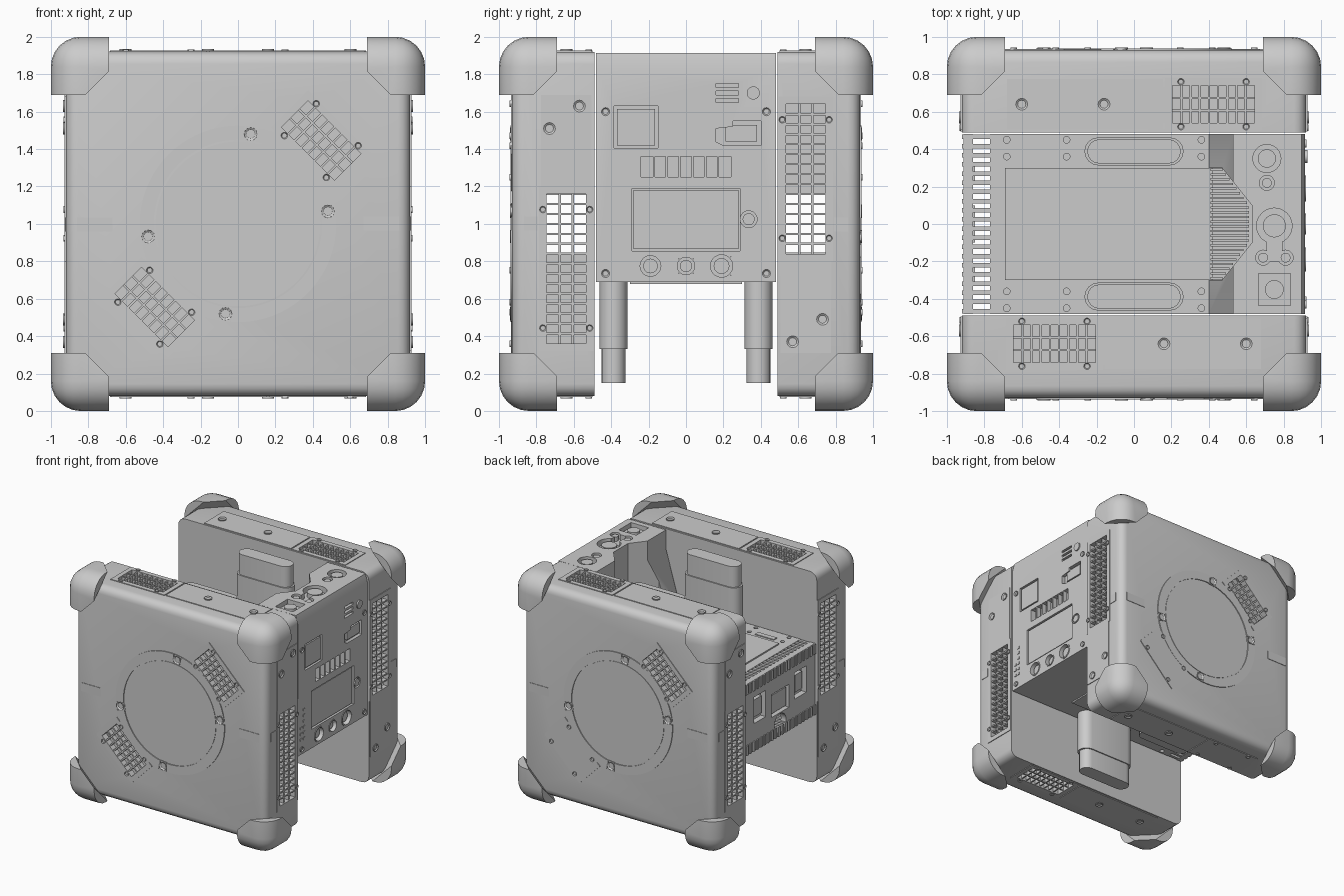
import bpy, bmesh, math
from mathutils import Matrix, Vector

if "Cube" in bpy.data.objects:
    bpy.data.objects.remove(bpy.data.objects["Cube"])

I = Matrix.Identity(4)

def frame(center, u, w):
    """Local frame: x along u, z along the outward normal w."""
    u, w = Vector(u).normalized(), Vector(w).normalized()
    v = w.cross(u)
    m = Matrix((u, v, w)).transposed().to_4x4()
    m.translation = center
    return m

def at(x, y, z=0):
    return Matrix.Translation((x, y, z))

def make(name, bm, M=I):
    bm.transform(M)
    bmesh.ops.recalc_face_normals(bm, faces=bm.faces[:])
    me = bpy.data.meshes.new(name)
    bm.to_mesh(me)
    bm.free()
    ob = bpy.data.objects.new(name, me)
    bpy.context.collection.objects.link(ob)
    return ob

def add_box(bm, lo, hi):
    lo, hi = Vector(lo), Vector(hi)
    d = hi - lo
    m = Matrix.Translation((lo + hi) / 2) @ Matrix.Diagonal((d.x, d.y, d.z, 1))
    bmesh.ops.create_cube(bm, size=1, matrix=m)

def box(name, lo, hi, M=I):
    bm = bmesh.new()
    add_box(bm, lo, hi)
    return make(name, bm, M)

def cyl(name, r, lo, hi, M=I, seg=24, r2=None):
    bm = bmesh.new()
    bmesh.ops.create_cone(bm, cap_ends=True, segments=seg, radius1=r, radius2=r if r2 is None else r2,
                          depth=hi - lo, matrix=at(0, 0, (lo + hi) / 2))
    return make(name, bm, M)

def prism(name, pts, lo, hi, M=I):
    bm = bmesh.new()
    f = bm.faces.new([bm.verts.new((x, y, lo)) for x, y in pts])
    ext = bmesh.ops.extrude_face_region(bm, geom=[f])['geom']
    bmesh.ops.translate(bm, vec=(0, 0, hi - lo), verts=[g for g in ext if isinstance(g, bmesh.types.BMVert)])
    return make(name, bm, M)

def cut(target, cutter, keep=False):
    m = target.modifiers.new("cut", 'BOOLEAN')
    m.operation, m.solver, m.object = 'DIFFERENCE', 'EXACT', cutter
    bpy.context.view_layer.objects.active = target
    bpy.ops.object.modifier_apply(modifier=m.name)
    if not keep:
        bpy.data.objects.remove(cutter)

def bolt(M, r=0.024, h=0.008):
    bm = bmesh.new()
    bmesh.ops.create_cone(bm, cap_ends=True, segments=12, radius1=r, radius2=r, depth=h + 0.01, matrix=at(0, 0, h / 2 - 0.005))
    top = [f for f in bm.faces if f.normal.z > 0.9]
    bmesh.ops.inset_region(bm, faces=top, thickness=r * 0.4)
    bmesh.ops.translate(bm, vec=(0, 0, -0.01), verts=top[0].verts[:])
    return make("bolt", bm, M)

def grille(target, M, L, W, n, m, plate=True, depth=0.08):
    """Opening in the target, a cover frame around it, and a grid of bars inside."""
    hole = box("hole", (-L/2, -W/2, -depth), (L/2, W/2, 0.05), M)
    cut(target, hole, keep=plate)
    if plate:
        cover = box("vent_cover", (-L/2 - .04, -W/2 - .04, -.005), (L/2 + .04, W/2 + .04, .006), M)
        cut(cover, hole)
        for a in (-.33, .33):
            for b in (-1, 1):
                bolt(M @ at(a * L * 1.2, b * (W/2 + .02), .005), .018)
    bm = bmesh.new()
    t = 0.006
    for i in range(1, n):
        x = -L/2 + L * i / n
        add_box(bm, (x - t, -W/2, -.04), (x + t, W/2, -.002))
    for i in range(1, m):
        y = -W/2 + W * i / m
        add_box(bm, (-L/2, y - t, -.045), (L/2, y + t, -.004))
    make("vent_bars", bm, M)

def stadium(x, y, seg=8):
    pts = []
    for k in range(2 * seg + 2):
        s = 1 if k <= seg else -1
        a = -math.pi/2 + math.pi * (k - (s < 0)) / seg
        pts.append((s * (x - y) + y * math.cos(a), y * math.sin(a)))
    return pts

def arc_ring(name, r0, r1, a0, a1, lo, hi, M, seg=20):
    ang = [a0 + (a1 - a0) * i / seg for i in range(seg + 1)]
    pts = [(r1 * math.cos(a), r1 * math.sin(a)) for a in ang] + [(r0 * math.cos(a), r0 * math.sin(a)) for a in ang[::-1]]
    return prism(name, pts, lo, hi, M)

# two hollow side modules, each with half-turn symmetry about y
HALF = at(0, 0, 1) @ Matrix.Rotation(math.pi, 4, 'Y') @ at(0, 0, -1)
for Z in (I, Matrix.Rotation(math.pi, 4, 'Z')):
    bm = bmesh.new()
    add_box(bm, (-.92, -.93, .08), (.92, -.49, 1.92))
    edges = [e for e in bm.edges if any(v.co.y < -.7 for v in e.verts)]
    bmesh.ops.bevel(bm, geom=edges, offset=.065, segments=4, profile=.5, affect='EDGES')
    shell = make("side_module_shell", bm, Z)
    cut(shell, box("hollow", (-.88, -.88, .12), (.88, -.51, 1.88), Z))
    for M in (Z, Z @ HALF):
        grille(shell, M @ frame((-.425, -.64, 1.92), (1, 0, 0), (0, 0, 1)), .44, .2, 9, 3)
        grille(shell, M @ frame((.92, -.64, .76), (0, 0, 1), (1, 0, 0)), .8, .21, 15, 3)
        grille(shell, M @ frame((.445, -.93, 1.445), (1, 0, -1), (0, -1, 0)), .4, .2, 8, 3)
        # plain access covers beside the vents
        box("top_cover", (-.155, -.775, 1.91), (.68, -.505, 1.926), M)
        box("side_cover", (.91, -.775, 1.2), (.926, -.505, 1.69), M)
        for x in (.16, .6):
            bolt(M @ frame((x, -.64, 1.926), (1, 0, 0), (0, 0, 1)), .032)
        for y, z in ((-.73, 1.51), (-.57, 1.63)):
            bolt(M @ frame((.926, y, z), (0, 0, 1), (1, 0, 0)), .032)
        # signal light strip
        box("light_strip", (.67, -.934, .965), (.86, -.92, 1.04), M)
        box("light_strip_side", (.91, -.865, .965), (.924, -.79, 1.04), M)
    # round propeller cover: four ring arcs, inner disc and bolts
    F = Z @ frame((0, -.93, 1), (1, 0, 0), (0, -1, 0))
    tabs = [math.radians(a) for a in (8, 82, 188, 262)]
    for a, b in zip(tabs, tabs[1:] + [tabs[0] + 2 * math.pi]):
        arc_ring("intake_ring", .45, .525, a + .07, b - .07, -.01, .008, F)
        bolt(F @ at(.485 * math.cos(a), .485 * math.sin(a), .004), .035)
        arc_ring("ring_tab", .445, .525, a - .06, a + .06, -.01, .004, F, 4)
    cyl("intake_disc", .44, -.01, .004, F, 64)

# eight rounded corner bumpers, sliced diagonally on the inside
for sx in (-1, 1):
    for sy in (-1, 1):
        for sz in (-1, 1):
            bm = bmesh.new()
            add_box(bm, (0, 0, 0), (.31, .31, .31))
            edges = [e for e in bm.edges if any(v.co.length < .01 for v in e.verts)]
            bmesh.ops.bevel(bm, geom=edges, offset=.16, segments=6, profile=.5, affect='EDGES')
            r = bmesh.ops.bisect_plane(bm, geom=bm.verts[:] + bm.edges[:] + bm.faces[:], plane_co=(.165, .165, .165),
                                       plane_no=(1, 1, 1), clear_outer=True)
            bmesh.ops.holes_fill(bm, edges=[e for e in bm.edges if e.is_boundary], sides=0)
            make("corner_bumper", bm, at(sx, sy, 1 + sz) @ Matrix.Diagonal((-sx, -sy, -sz, 1)))

# tall head block with a funnel notch
head = prism("head_block", [(.915, .69), (.915, 1.84), (.895, 1.915), (.53, 1.915), (.53, 1.75), (.4, 1.31), (.4, .69)],
             -.48, .48, frame((0, 0, 0), (1, 0, 0), (0, -1, 0)))
cut(head, prism("notch", [(.3, -.3), (.47, -.3), (.63, -.1), (.63, .1), (.47, .3), (.3, .3)], 1.312, 2))

# head front: local axes are (y, z, outward)
H = frame((.915, 0, 0), (0, 1, 0), (1, 0, 0))
cut(head, box("door_recess", (-.29, .855, -.02), (.29, 1.19, .05), H))
cut(head, cyl("latch_recess", .045, -.02, .05, H @ at(.335, 1.025)))
box("door", (-.28, .865, -.03), (.28, 1.18, -.008), H)
cyl("door_latch", .032, -.03, 0, H @ at(.335, 1.025))
cut(head, cyl("camera_hood", .05, -.1, .002, H @ at(0, 1.6) @ Matrix.Rotation(math.pi/4, 4, 'Z'), 4, .1414))
box("camera", (-.03, 1.57, -.12), (.03, 1.63, -.07), H)
grille(head, H @ at(0, 1.305), .48, .11, 7, 1, plate=False, depth=.05)
for y, r in ((-.19, .065), (0, .055), (.19, .07)):
    cut(head, cyl("socket", r, -.05, .05, H @ at(y, .775)))
    arc_ring("socket_rim", r * .85, r, 0, 2 * math.pi - .001, -.04, .005, H @ at(y, .775), 28)
    cyl("socket_lens", r * .6, -.06, -.02, H @ at(y, .775))
cut(head, box("sensor_recess", (-.385, 1.405, -.02), (-.15, 1.63, .05), H))
box("sensor_plate", (-.37, 1.42, -.03), (-.165, 1.615, -.005), H)
for z in (1.66, 1.7, 1.74):
    cut(head, box("slot", (.16, z - .01, -.03), (.28, z + .01, .05), H))
cyl("knob", .035, -.01, .012, H @ at(.36, 1.7))
cut(head, prism("bay", [(.16, 1.44), (.2, 1.42), (.4, 1.42), (.4, 1.55), (.25, 1.55), (.25, 1.52), (.16, 1.51)], -.03, .05, H))
box("bay_plate", (.21, 1.44, -.04), (.38, 1.53, -.01), H)
for y in (-.43, .43):
    for z in (.735, 1.6):
        bolt(H @ at(y, z), .022)
for i in range(6):
    for y in (-.44, -.4)[i > 2:] if i > 2 else (-.44, -.4):
        box("button", (y - .012, .81 + .05 * i, -.01), (y + .012, .83 + .05 * i, .006), H)

# head top: recessed controls
T = at(0, 0, 1.915)
for x, y, r in ((.71, .35, .075), (.71, .22, .04), (.75, -.01, .095), (.69, -.18, .04), (.81, -.18, .04)):
    cut(head, cyl("dial_recess", r, -.05, .05, T @ at(x, y)))
    cyl("dial", r * .65, -.06, -.01, T @ at(x, y))
cut(head, box("key_slot", (.71, -.2, -.045), (.79, -.06, .05), T))
cut(head, box("square_recess", (.665, -.435, -.04), (.835, -.265, .05), T))
cyl("square_dial", .05, -.05, -.01, T @ at(.75, -.35))

# core, top and bottom deck plates with mounting holes
core = box("core", (-.77, -.48, .692), (.45, .48, 1.31))
for s in (-1, 1):
    D = frame((0, 0, 1 + .31 * s), (1, 0, 0), (0, 0, s))
    box("deck_plate", (-.69, -.3, -.01), (.42, .3, .012), D)
    for sy in (-1, 1):
        for x, y in ((-.68, .45), (-.68, .36), (-.36, .45), (-.36, .36), (.36, .36), (.36, .45)):
            cut(core, cyl("hole", .018, -.04, .05, D @ at(x, sy * y), 12))
        box("deck_slot_cover", (-.61, sy * .36 - .022, -.01), (-.43, sy * .36 + .022, .008), D)
bm = bmesh.new()
for i in range(24):
    y = -.29 + .58 * i / 23
    add_box(bm, (.41, y - .006, 1.3), (.615 - .75 * max(0, abs(y) - .1), y + .006, 1.34))
make("funnel_ribs", bm)

# battery towers running through the core
for sy in (-1, 1):
    prism("battery_sleeve", stadium(.265, .075), .33, 1.67, at(0, sy * .388))
    prism("battery_end", stadium(.25, .065), .15, 1.85, at(0, sy * .388))

# back plate with connectors and comb fins
B = frame((-.91, 0, 0), (0, -1, 0), (-1, 0, 0))
back = box("back_plate", (-.48, .69, -.05), (.48, 1.31, 0), B)
for y, z, r in ((0, 1.19, .08), (0, .8, .08), (.23, .8, .05), (-.23, .8, .05)):
    cut(back, cyl("port", r, -.1, .05, B @ at(y, z)))
for y in (-.28, .28):
    cut(back, box("bay", (y - .08, .93, -.1), (y + .08, 1.16, .05), B))
    box("bay_connector", (y - .05, .97, -.06), (y + .05, 1.12, -.02), B)
cut(back, box("hub", (-.12, .89, -.1), (.12, 1.09, .05), B))
box("hub_plate", (-.1, .91, -.06), (.1, 1.07, -.015), B)
bm = bmesh.new()
for i in range(20):
    y = -.465 + .93 * i / 19
    for z in (.69, 1.22):
        add_box(bm, (-.92, y - .012, z + .002), (-.76, y + .012, z + .088))
make("comb_fins", bm)

bpy.ops.object.select_all(action='SELECT')
bpy.context.view_layer.objects.active = head
bpy.ops.object.shade_smooth_by_angle(angle=math.radians(35))
